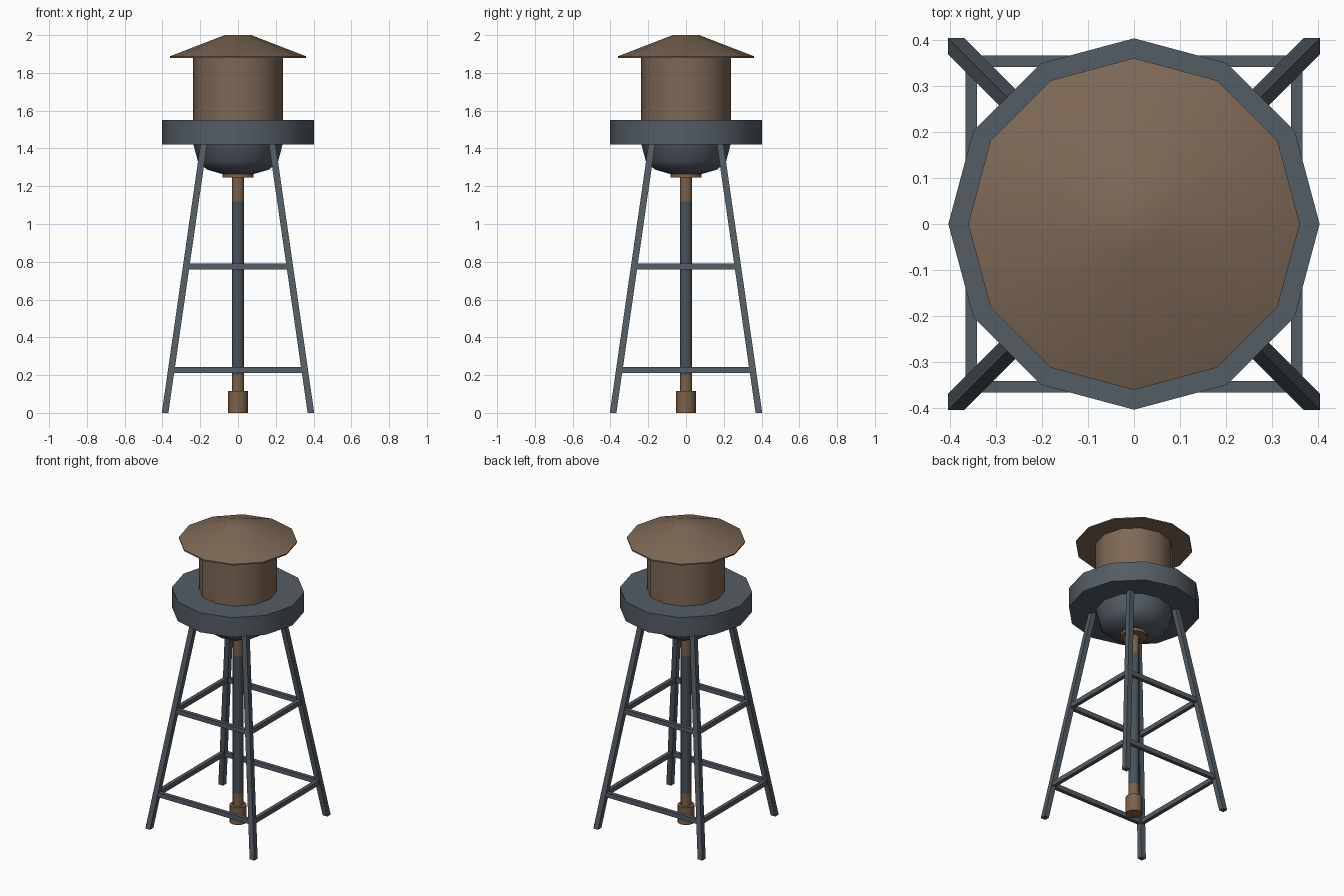
import bpy, bmesh, math
from mathutils import Vector

if "Cube" in bpy.data.objects:
    bpy.data.objects.remove(bpy.data.objects["Cube"])


def material(name, rgb):
    m = bpy.data.materials.new(name)
    m.diffuse_color = (*rgb, 1.0)
    m.use_nodes = True
    m.node_tree.nodes["Principled BSDF"].inputs["Base Color"].default_value = m.diffuse_color
    return m


BROWN = material("weathered brown", (0.205, 0.138, 0.092))
SLATE = material("slate grey", (0.088, 0.109, 0.129))
DARK = material("dark slate", (0.066, 0.084, 0.102))
RUST = material("rust", (0.200, 0.122, 0.070))


def finish(bm, name, mats, smooth=None):
    bmesh.ops.recalc_face_normals(bm, faces=bm.faces[:])
    me = bpy.data.meshes.new(name)
    bm.to_mesh(me)
    bm.free()
    for m in mats:
        me.materials.append(m)
    ob = bpy.data.objects.new(name, me)
    bpy.context.collection.objects.link(ob)
    if smooth:
        bpy.ops.object.select_all(action='DESELECT')
        bpy.context.view_layer.objects.active = ob
        ob.select_set(True)
        bpy.ops.object.shade_smooth_by_angle(angle=math.radians(smooth))
    return ob


def lathe(name, profile, mats, sides=12, pick=None, smooth=35):
    """Spin a (radius, z) profile, capped at both ends; pick(z) chooses the material."""
    bm = bmesh.new()
    rings = []
    for r, z in profile:
        rings.append([bm.verts.new((r * math.cos(2 * math.pi * i / sides),
                                    r * math.sin(2 * math.pi * i / sides), z))
                      for i in range(sides)])
    for a, b in zip(rings, rings[1:]):
        for i in range(sides):
            j = (i + 1) % sides
            bm.faces.new((a[i], a[j], b[j], b[i]))
    bm.faces.new(rings[0])
    bm.faces.new(rings[-1])
    if pick:
        for f in bm.faces:
            f.material_index = pick(f.calc_center_median().z)
    return finish(bm, name, mats, smooth)


def beam(name, p, q, u, v):
    """Bar from p to q with half-width vectors u and v."""
    bm = bmesh.new()
    p, q, u, v = (Vector(k) for k in (p, q, u, v))
    ends = [[bm.verts.new(c + s * u + t * v)
             for s, t in ((-1, -1), (1, -1), (1, 1), (-1, 1))] for c in (p, q)]
    for i in range(4):
        j = (i + 1) % 4
        bm.faces.new((ends[0][i], ends[0][j], ends[1][j], ends[1][i]))
    bm.faces.new(ends[0])
    bm.faces.new(ends[1])
    return finish(bm, name, [SLATE])


# Tank, roof, walkway ring and bowl
lathe("roof", [(0.36, 1.88), (0.36, 1.888), (0.07, 2.0)], [BROWN])
lathe("tank", [(0.237, 1.54), (0.237, 1.882)], [BROWN])
lathe("walkway_ring", [(0.403, 1.42), (0.403, 1.55)], [SLATE])
lathe("tank_bowl", [(0.085, 1.265), (0.165, 1.288), (0.212, 1.33), (0.237, 1.425)],
      [SLATE], smooth=50)

# Central pipe with rusty ends, collar and foot
lathe("pipe_collar", [(0.083, 1.245), (0.083, 1.27)], [RUST])
lathe("pipe", [(0.033, 0.1), (0.033, 0.2), (0.033, 1.12), (0.033, 1.25)], [DARK, RUST],
      pick=lambda z: 0 if 0.2 < z < 1.12 else 1)
lathe("pipe_foot", [(0.052, 0.0), (0.052, 0.115)], [RUST])

# Four splayed legs
FOOT, TOP, LEG_H = 0.386, 0.18, 1.43
for sx, sy, tag in ((-1, -1, "front_left"), (1, -1, "front_right"),
                    (-1, 1, "back_left"), (1, 1, "back_right")):
    beam(tag + "_leg", (sx * FOOT, sy * FOOT, 0), (sx * TOP, sy * TOP, LEG_H),
         (0.0175, 0, 0), (0, 0.0175, 0))

# Two square rings of braces between the legs
for z, tag in ((0.228, "lower"), (0.775, "upper")):
    c = FOOT + (TOP - FOOT) * z / LEG_H
    for s, side in ((-1, 1), (1, 2)):
        beam(f"{tag}_brace_x{side}", (-c, s * c, z), (c, s * c, z),
             (0, 0.0125, 0), (0, 0, 0.0155))
        beam(f"{tag}_brace_y{side}", (s * c, -c, z), (s * c, c, z),
             (0.0125, 0, 0), (0, 0, 0.0155))
